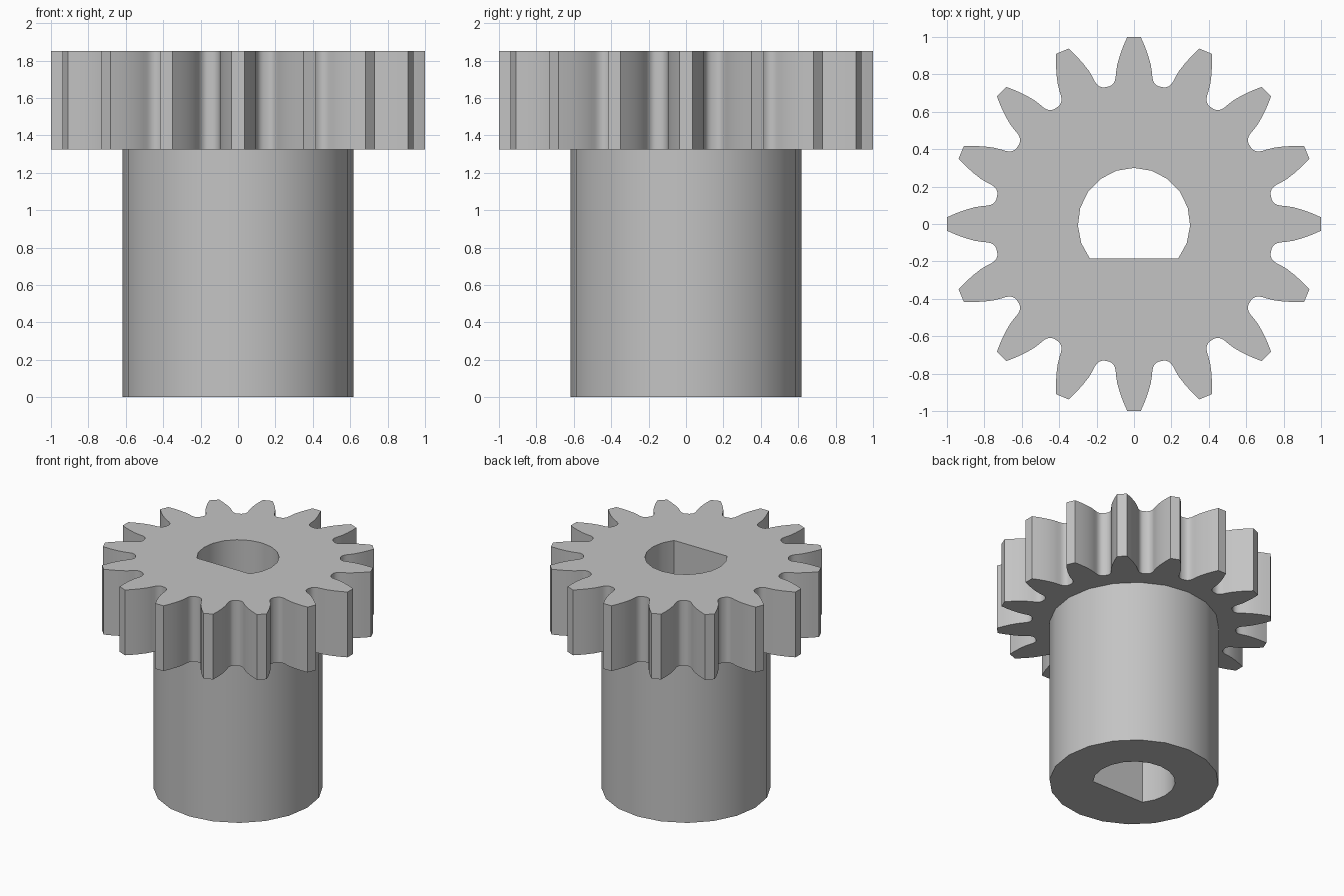
import bpy, bmesh
from math import cos, sin, radians, pi

cube = bpy.data.objects.get("Cube")
if cube:
    bpy.data.objects.remove(cube, do_unlink=True)

TEETH, HUB_R, BORE_R = 16, 0.617, 0.3
STEP_Z, TOP_Z = 1.325, 1.85

# Half of one tooth, root to tip: (radial distance, half width)
HALF_TOOTH = [(0.735, 0.136), (0.7405, 0.122), (0.75, 0.111), (0.766, 0.102),
              (0.785, 0.098), (0.81, 0.096), (0.85, 0.09), (0.9, 0.076),
              (0.95, 0.058), (1.0, 0.036)]


def arc(radius, start, end, count):
    angles = [radians(start + (end - start) * i / count) for i in range(count + 1)]
    return [(radius * cos(a), radius * sin(a)) for a in angles]


def gear_outline():
    tooth = [(r, -w) for r, w in HALF_TOOTH] + [(r, w) for r, w in reversed(HALF_TOOTH)]
    points = []
    for i in range(TEETH):
        c, s = cos(2 * pi * i / TEETH), sin(2 * pi * i / TEETH)
        points += [(x * c - y * s, x * s + y * c) for x, y in tooth]
    return points


bm = bmesh.new()


def ring(points, z):
    return [bm.verts.new((x, y, z)) for x, y in points]


def wall(low, high):
    for i in range(len(low)):
        j = (i + 1) % len(low)
        bm.faces.new((low[i], low[j], high[j], high[i]))


def cap(outer, inner):
    edges = [bm.edges.get((loop[i - 1], loop[i]))
             for loop in (outer, inner) for i in range(len(loop))]
    bmesh.ops.triangle_fill(bm, edges=edges, use_beauty=True)


# Outlines: toothed rim, round hub and D-shaped bore
teeth = gear_outline()
hub = arc(HUB_R, 0, 360, 20)[:-1]
bore = arc(BORE_R, -38.2, 218.2, 14)

teeth_low, teeth_high = ring(teeth, STEP_Z), ring(teeth, TOP_Z)
hub_low, hub_high = ring(hub, 0), ring(hub, STEP_Z)
bore_low, bore_high = ring(bore, 0), ring(bore, TOP_Z)

# Side walls, then the top, step and bottom faces
for low, high in ((teeth_low, teeth_high), (hub_low, hub_high), (bore_low, bore_high)):
    wall(low, high)
for outer, inner in ((teeth_high, bore_high), (teeth_low, hub_high), (hub_low, bore_low)):
    cap(outer, inner)
bmesh.ops.recalc_face_normals(bm, faces=bm.faces[:])

mesh = bpy.data.meshes.new("pinion_gear")
bm.to_mesh(mesh)
bm.free()
gear = bpy.data.objects.new("pinion_gear", mesh)
bpy.context.collection.objects.link(gear)

# Plain grey metal
grey = bpy.data.materials.new("grey")
grey.use_nodes = True
colour = (0.55, 0.55, 0.55, 1)
grey.diffuse_color = colour
grey.node_tree.nodes["Principled BSDF"].inputs["Base Color"].default_value = colour
mesh.materials.append(grey)

bpy.ops.object.select_all(action="DESELECT")
gear.select_set(True)
bpy.context.view_layer.objects.active = gear
bpy.ops.object.shade_smooth_by_angle(angle=radians(35))
